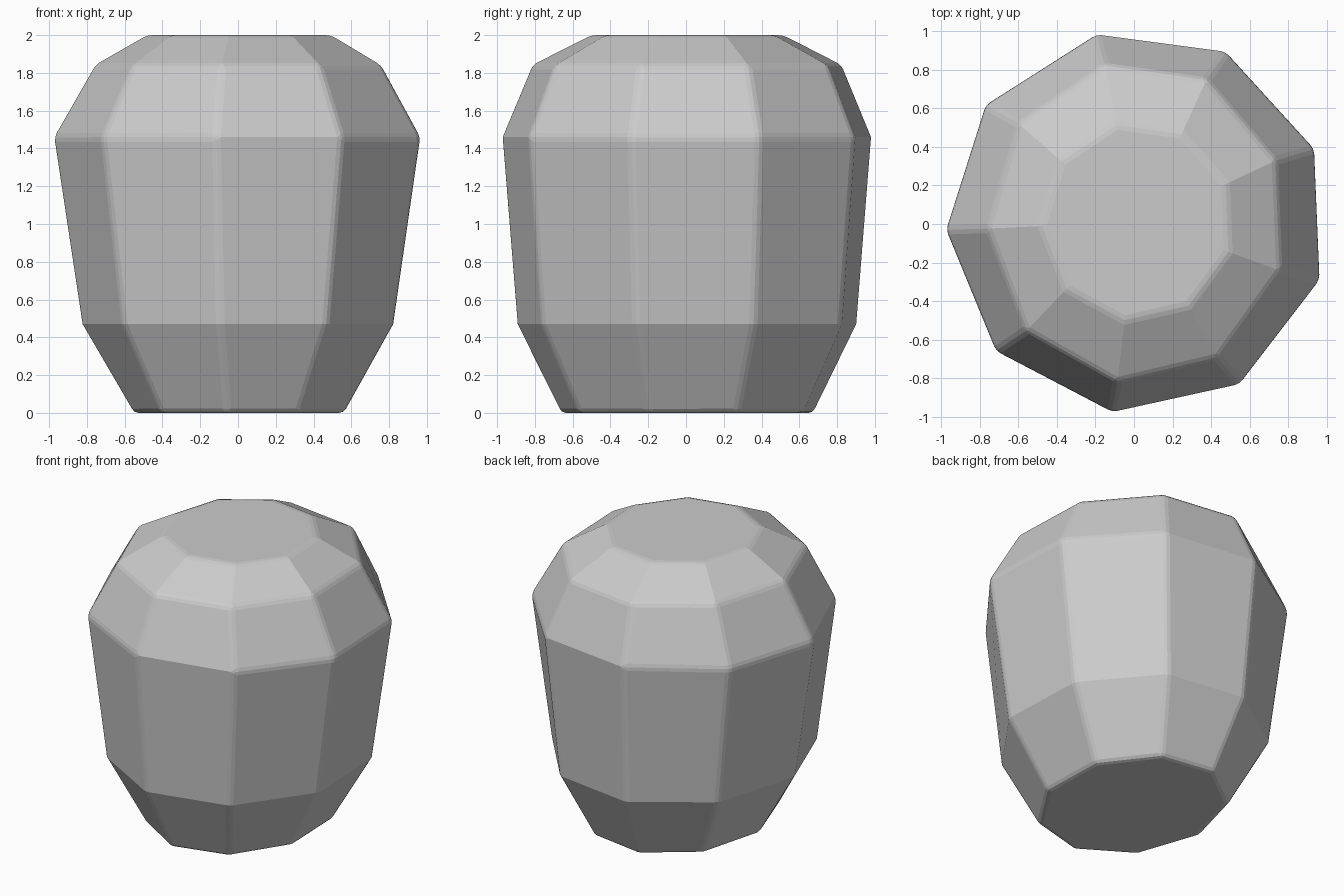
import bpy
import bmesh
from math import cos, sin, radians

cube = bpy.data.objects.get("Cube")
if cube:
    bpy.data.objects.remove(cube, do_unlink=True)

SIDES = 9
PHASE = radians(102.4)
CENTRE = (0.017, 0.011)

# Rings from base to top: height, x radius, y radius
RINGS = [
    (0.0, 0.57, 0.68),
    (0.47, 0.845, 0.915),
    (1.46, 0.995, 0.995),
    (1.84, 0.777, 0.835),
    (2.0, 0.497, 0.515),
]

# Plain stone colour
grey = bpy.data.materials.new("grey_stone")
grey.use_nodes = True
colour = (0.6, 0.6, 0.6, 1)
grey.diffuse_color = colour
grey.node_tree.nodes["Principled BSDF"].inputs["Base Color"].default_value = colour

# Faceted body lofted through the rings, closed at both ends
bm = bmesh.new()
loops = []
for z, rx, ry in RINGS:
    angles = [PHASE + radians(360 * i / SIDES) for i in range(SIDES)]
    loops.append([bm.verts.new((CENTRE[0] + rx * cos(a), CENTRE[1] + ry * sin(a), z))
                  for a in angles])
for low, high in zip(loops, loops[1:]):
    for i in range(SIDES):
        j = (i + 1) % SIDES
        bm.faces.new((low[i], low[j], high[j], high[i]))
bm.faces.new(loops[0][::-1])
bm.faces.new(loops[-1])
bm.normal_update()

mesh = bpy.data.meshes.new("stone_body")
bm.to_mesh(mesh)
bm.free()
mesh.materials.append(grey)
body = bpy.data.objects.new("stone_body", mesh)
bpy.context.collection.objects.link(body)

# Worn edges where the facets meet steeply
bevel = body.modifiers.new("worn_edges", "BEVEL")
bevel.width = 0.025
bevel.segments = 2
bevel.limit_method = "ANGLE"
bevel.angle_limit = radians(28)
